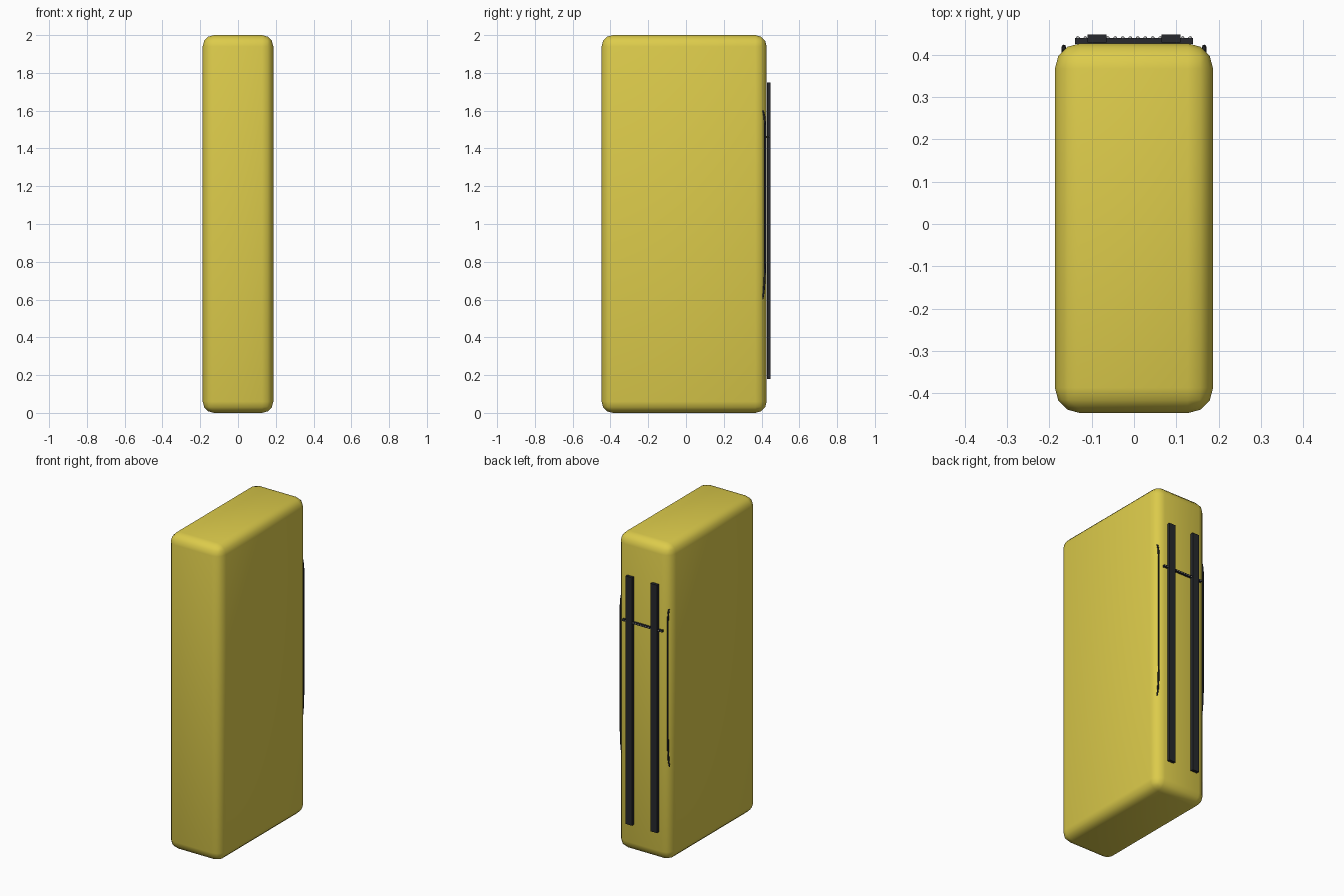
import bpy

if "Cube" in bpy.data.objects:
    bpy.data.objects.remove(bpy.data.objects["Cube"])


def material(name, color):
    m = bpy.data.materials.new(name)
    m.diffuse_color = (*color, 1)
    m.use_nodes = True
    m.node_tree.nodes["Principled BSDF"].inputs["Base Color"].default_value = m.diffuse_color
    return m


YELLOW = material("yellow", (0.72, 0.60, 0.07))
DARK = material("dark", (0.02, 0.022, 0.026))


def box(name, lo, hi, mat, bevel=0, segments=3):
    size = [b - a for a, b in zip(lo, hi)]
    mid = [(a + b) / 2 for a, b in zip(lo, hi)]
    bpy.ops.mesh.primitive_cube_add(size=1, location=mid)
    ob = bpy.context.object
    ob.name = name
    ob.scale = size
    bpy.ops.object.transform_apply(location=False, rotation=False, scale=True)
    ob.data.materials.append(mat)
    if bevel:
        mod = ob.modifiers.new("rounding", "BEVEL")
        mod.width = bevel
        mod.segments = segments
        bpy.ops.object.shade_smooth()
    return ob


def tube(name, points, radius, mat):
    cu = bpy.data.curves.new(name, "CURVE")
    cu.dimensions = "3D"
    cu.bevel_depth = radius
    cu.bevel_resolution = 2
    cu.use_fill_caps = True
    sp = cu.splines.new("POLY")
    sp.points.add(len(points) - 1)
    for p, co in zip(sp.points, points):
        p.co = (*co, 1)
    cu.materials.append(mat)
    ob = bpy.data.objects.new(name, cu)
    bpy.context.collection.objects.link(ob)
    return ob


# Rounded main body
box("body", (-0.187, -0.447, 0), (0.187, 0.427, 2), YELLOW, bevel=0.06)

for s, side in ((-1, "left"), (1, "right")):
    # Vertical rails on the back
    x = s * 0.0875
    box(f"{side}_rail", (x - 0.0225, 0.429, 0.18), (x + 0.0225, 0.448, 1.75), DARK)
    # Slim handles along the rounded back corners
    x = s * 0.166
    path = [(x, 0.404, 0.60), (x, 0.411, 0.64), (x, 0.416, 0.70),
            (x, 0.419, 0.80), (x, 0.419, 1.52), (x, 0.415, 1.57), (x, 0.407, 1.60)]
    tube(f"{side}_handle", path, 0.005, DARK)

# Crossbar with a row of small pegs
box("crossbar", (-0.14, 0.425, 1.455), (0.14, 0.44, 1.467), DARK)
GREY = material("grey", (0.45, 0.45, 0.45))
for i in range(16):
    bpy.ops.mesh.primitive_uv_sphere_add(
        segments=10, ring_count=6, radius=0.0045,
        location=(-0.1325 + i * 0.265 / 15, 0.4395, 1.461))
    peg = bpy.context.object
    peg.name = f"crossbar_peg_{i + 1}"
    peg.data.materials.append(GREY)
    bpy.ops.object.shade_smooth()
